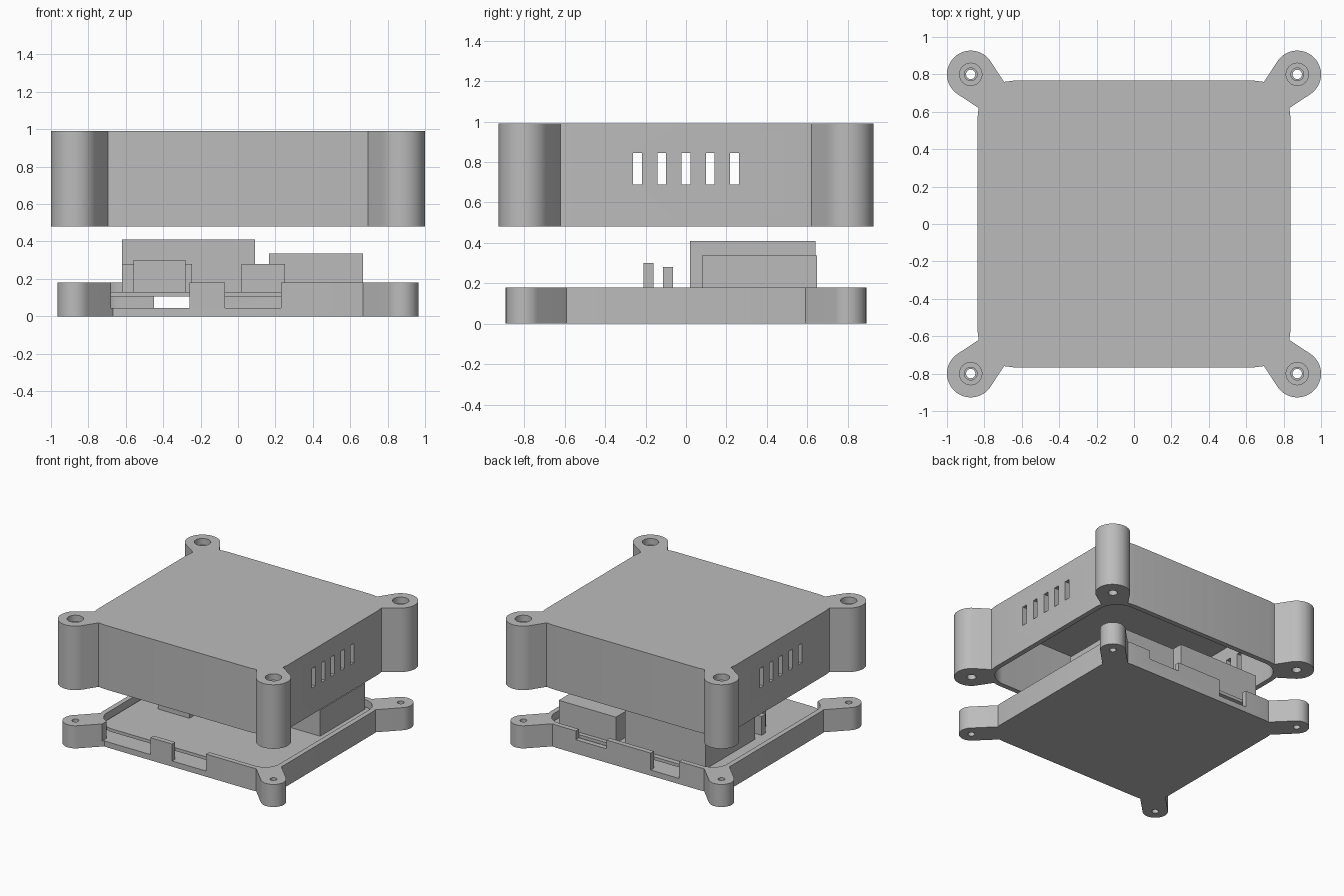
import bpy, bmesh, math
from mathutils import Vector

cube = bpy.data.objects.get("Cube")
if cube:
    bpy.data.objects.remove(cube, do_unlink=True)

grey = bpy.data.materials.new("plain grey")
grey.use_nodes = True
grey.diffuse_color = (0.5, 0.5, 0.5, 1)
grey.node_tree.nodes["Principled BSDF"].inputs["Base Color"].default_value = (0.5, 0.5, 0.5, 1)

EAR = Vector((0.873, 0.80))


def prism(name, points, z0, z1):
    """Extrude a closed outline from z0 to z1."""
    bm = bmesh.new()
    face = bm.faces.new([bm.verts.new((p[0], p[1], z0)) for p in points])
    top = bmesh.ops.extrude_face_region(bm, geom=[face])["geom"]
    bmesh.ops.translate(bm, vec=(0, 0, z1 - z0),
                        verts=[v for v in top if isinstance(v, bmesh.types.BMVert)])
    bmesh.ops.recalc_face_normals(bm, faces=bm.faces)
    mesh = bpy.data.meshes.new(name)
    bm.to_mesh(mesh)
    bm.free()
    mesh.materials.append(grey)
    obj = bpy.data.objects.new(name, mesh)
    bpy.context.collection.objects.link(obj)
    return obj


def box(name, x0, x1, y0, y1, z0, z1):
    return prism(name, [(x0, y0), (x1, y0), (x1, y1), (x0, y1)], z0, z1)


def arc(c, r, a0, a1, n):
    return [(c[0] + r * math.cos(a0 + (a1 - a0) * i / n),
             c[1] + r * math.sin(a0 + (a1 - a0) * i / n)) for i in range(n + 1)]


def mirror_quadrant(q):
    """Complete an outline from its +x +y quarter."""
    return (q + [(-x, y) for x, y in reversed(q)]
            + [(-x, -y) for x, y in q] + [(x, -y) for x, y in reversed(q)])


def rounded(hx, hy, r):
    return mirror_quadrant(arc((hx - r, hy - r), r, 0, math.pi / 2, 10))


def eared(hx, hy, r, neck_side, neck_end, ear_r):
    """Rounded rectangle with a screw ear joined by tangents at each corner."""
    def tangent(p, sign):
        d = Vector(p) - EAR
        return math.atan2(d.y, d.x) + sign * math.acos(ear_r / d.length)
    a0 = tangent(neck_side, 1)
    a1 = tangent(neck_end, -1) % math.tau
    return mirror_quadrant([(hx, hy - r), neck_side]
                           + arc(EAR, ear_r, a0, a1, 28)
                           + [neck_end, (hx - r, hy)])


def cut(obj, cutter):
    cutter.hide_render = True
    mod = obj.modifiers.new("cut", "BOOLEAN")
    mod.operation, mod.solver, mod.object = "DIFFERENCE", "EXACT", cutter
    bpy.context.view_layer.objects.active = obj
    bpy.ops.object.modifier_apply(modifier=mod.name)
    bpy.data.objects.remove(cutter, do_unlink=True)


def drill(obj, r, z0, z1):
    for sx in (-1, 1):
        for sy in (-1, 1):
            ring = arc((sx * EAR.x, sy * EAR.y), r, 0, math.tau, 24)[:-1]
            cut(obj, prism("drill", ring, z0, z1))


# Lid: hollow from below, with counterbored ears and side vents
lid = prism("lid", eared(0.837, 0.767, 0.2, (0.831, 0.62), (0.695, 0.76), 0.127), 0.48, 0.99)
cut(lid, prism("cavity", rounded(0.797, 0.727, 0.16), 0.4, 0.95))
drill(lid, 0.034, 0.4, 1.1)
drill(lid, 0.06, 0.94, 1.1)
for i in range(-2, 3):
    y = 0.12 * i
    cut(lid, box("vent", -1.1, 1.1, y - 0.022, y + 0.022, 0.69, 0.845))

# Base tray: floor, low walls and port openings
base = prism("base_tray", eared(0.8, 0.73, 0.165, (0.796, 0.592), (0.668, 0.726), 0.092), 0, 0.18)
cut(base, prism("cavity", rounded(0.76, 0.69, 0.125), 0.045, 0.3))
drill(base, 0.025, -0.1, 0.3)
for x0, x1, side, z in ((-0.68, -0.26, -1, 0.045), (-0.07, 0.23, -1, 0.045),
                        (-0.45, -0.2, 1, 0.045), (0.19, 0.46, 1, 0.11)):
    y0, y1 = sorted((side * 0.68, side * 0.78))
    cut(base, box("port", x0, x1, y0, y1, z, 0.3))

# Circuit board and the blocks standing on it
prism("circuit_board", rounded(0.75, 0.68, 0.115), 0.105, 0.13)
box("tall_block", -0.62, 0.09, 0.02, 0.64, 0.13, 0.41)
box("low_block", 0.165, 0.668, 0.08, 0.647, 0.13, 0.337)
box("front_header", -0.56, -0.28, -0.21, -0.16, 0.13, 0.3)
box("long_header", -0.62, -0.245, -0.115, -0.065, 0.13, 0.28)
box("short_header", 0.02, 0.25, -0.115, -0.065, 0.13, 0.28)

# Smooth the round ears and corners, keeping edges crisp
for obj in (lid, base):
    bpy.ops.object.select_all(action="DESELECT")
    obj.select_set(True)
    bpy.context.view_layer.objects.active = obj
    bpy.ops.object.shade_smooth_by_angle(angle=math.radians(20))
